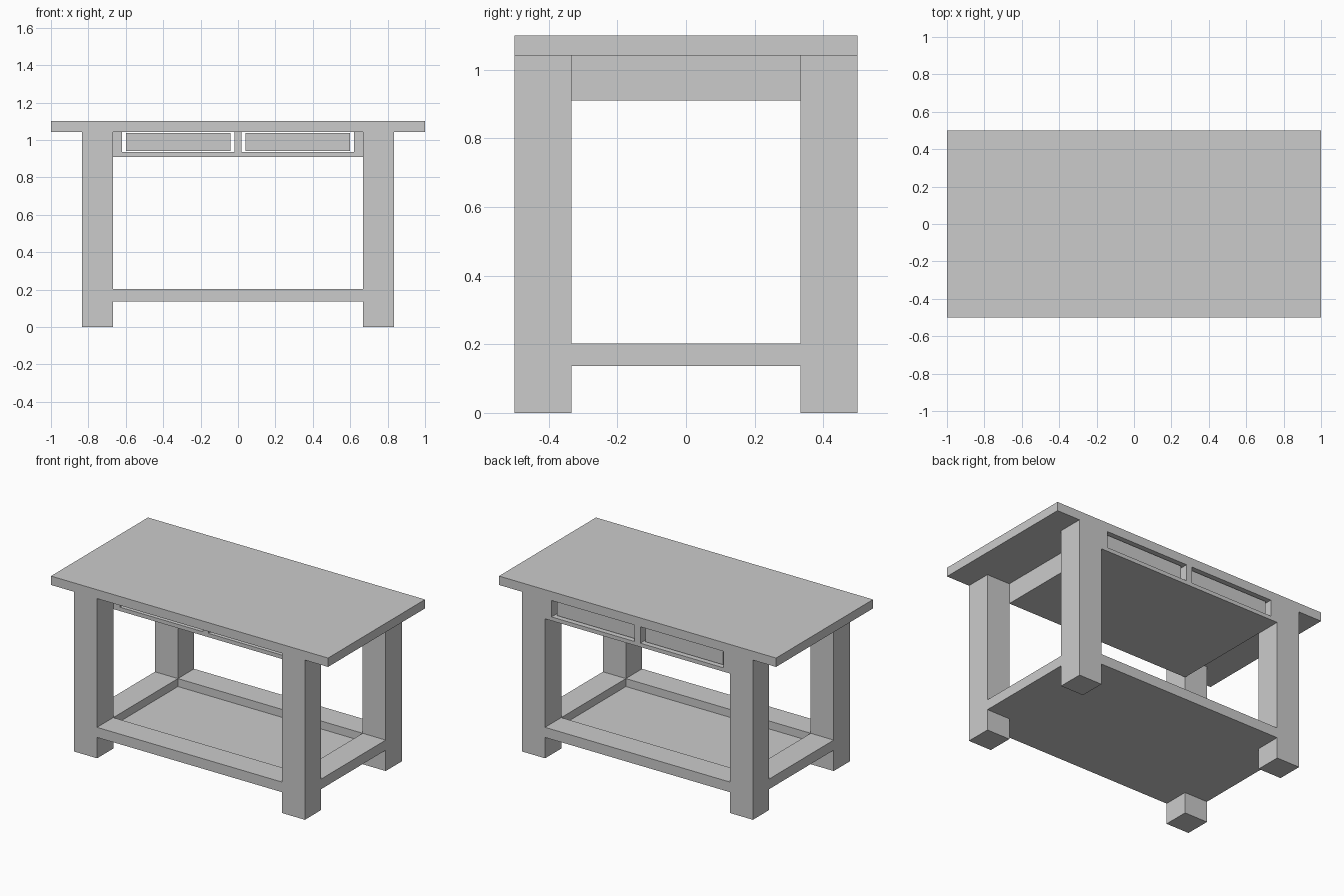
import bpy

if "Cube" in bpy.data.objects:
    bpy.data.objects.remove(bpy.data.objects["Cube"])

LX0, LX1 = 0.667, 0.833   # leg extents in x
LY0, LY1 = 0.333, 0.5     # leg extents in y
TOP_UNDER = 1.042         # underside of the table top


def box(name, x, y, z):
    """Box from (min, max) pairs along each axis."""
    x, y, z = sorted(x), sorted(y), sorted(z)
    bpy.ops.mesh.primitive_cube_add(
        size=1, location=[(a + b) / 2 for a, b in (x, y, z)])
    ob = bpy.context.object
    ob.name = ob.data.name = name
    ob.scale = [b - a for a, b in (x, y, z)]
    bpy.ops.object.transform_apply(location=False, rotation=False, scale=True)
    return ob


# Table top
box("table_top", (-1, 1), (-0.5, 0.5), (TOP_UNDER, 1.1))

# Legs
for sx, side in ((-1, "left"), (1, "right")):
    for sy, end in ((-1, "front"), (1, "back")):
        box(f"{end}_{side}_leg", (sx * LX0, sx * LX1), (sy * LY0, sy * LY1),
            (0, TOP_UNDER))

# Lower shelf: raised rails flush with the legs around a sunken panel
SHELF = (0.136, 0.202)
for s, a, b in ((-1, "front", "left"), (1, "back", "right")):
    box(f"{a}_shelf_rail", (-LX0, LX0), (s * LY0, s * LY1), SHELF)
    box(f"{b}_shelf_rail", (s * LX0, s * LX1), (-LY0, LY0), SHELF)
box("shelf_panel", (-LX0, LX0), (-LY0, LY0), (SHELF[0], 0.15))

# Drawer housing: set back at the front, flush with the legs at the back
FRONT, BACK = -LY0, LY1
FLOOR = 0.935
box("housing_floor", (-LX0, LX0), (FRONT, BACK), (0.91, FLOOR))
box("housing_divider", (-0.02, 0.02), (FRONT, BACK), (FLOOR, TOP_UNDER))
for s, side in ((-1, "left"), (1, "right")):
    box(f"{side}_housing_wall", (s * 0.62, s * LX0), (FRONT, BACK),
        (FLOOR, TOP_UNDER))

# Drawers: open trays, slightly recessed, with a clear gap on each side
D0, D1, T = FRONT + 0.02, BACK - 0.025, 0.02
Z = (0.94, 1.036)
for s, side in ((-1, "left"), (1, "right")):
    inner, outer = s * 0.04, s * 0.6
    box(f"{side}_drawer_front", (inner, outer), (D0, D0 + T), Z)
    box(f"{side}_drawer_back", (inner, outer), (D1 - T, D1), Z)
    box(f"{side}_drawer_inner_side", (inner, inner + s * T),
        (D0 + T, D1 - T), Z)
    box(f"{side}_drawer_outer_side", (outer - s * T, outer),
        (D0 + T, D1 - T), Z)
    box(f"{side}_drawer_bottom", (inner + s * T, outer - s * T),
        (D0 + T, D1 - T), (Z[0], Z[0] + 0.01))
